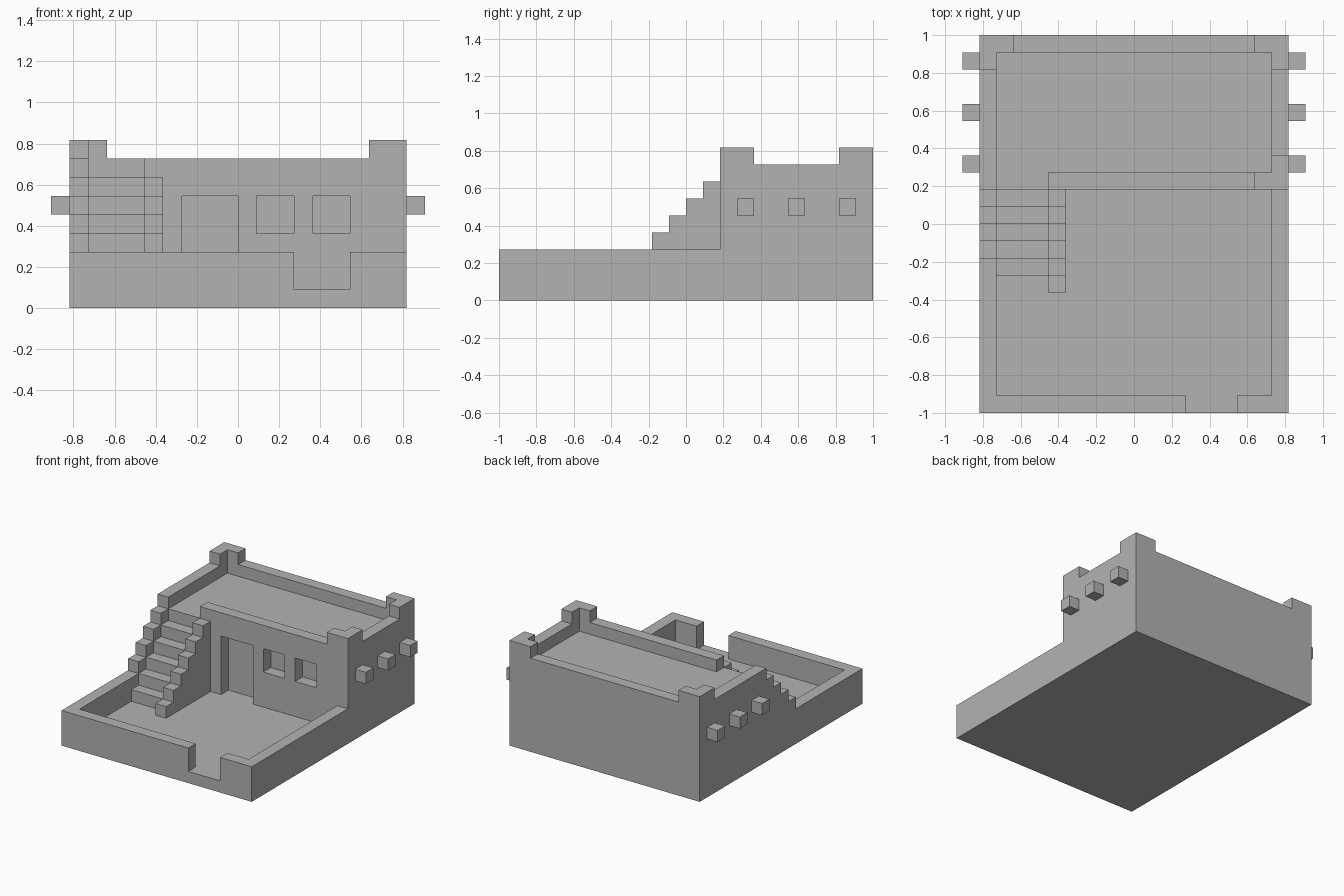
import bpy
import bmesh
from mathutils import Vector

cube = bpy.data.objects.get("Cube")
if cube:
    bpy.data.objects.remove(cube, do_unlink=True)

U = 1 / 11  # one building block

clay = bpy.data.materials.new("clay_grey")
clay.use_nodes = True
clay.diffuse_color = (0.45, 0.45, 0.45, 1)
clay.node_tree.nodes["Principled BSDF"].inputs["Base Color"].default_value = (0.45, 0.45, 0.45, 1)


def prism(name, outline, axis, start, end):
    """Extrude a 2D outline along an axis, measured in blocks."""
    def place(p, t):
        a, b = p
        return Vector({"x": (t, a, b), "y": (a, t, b), "z": (a, b, t)}[axis]) * U
    bm = bmesh.new()
    face = bm.faces.new([bm.verts.new(place(p, start)) for p in outline])
    grown = bmesh.ops.extrude_face_region(bm, geom=[face])
    shift = place((0, 0), end - start)
    bmesh.ops.translate(bm, vec=shift, verts=[v for v in grown["geom"] if isinstance(v, bmesh.types.BMVert)])
    bmesh.ops.recalc_face_normals(bm, faces=bm.faces)
    mesh = bpy.data.meshes.new(name)
    bm.to_mesh(mesh)
    bm.free()
    mesh.materials.append(clay)
    obj = bpy.data.objects.new(name, mesh)
    bpy.context.collection.objects.link(obj)
    return obj


def box(name, x, y, z):
    return prism(name, [(x[0], y[0]), (x[1], y[0]), (x[1], y[1]), (x[0], y[1])], "z", *z)


def steps(y, z, base, count):
    """Side outline of a flight rising one block per block up to the house."""
    pts = [(y, base)]
    for i in range(count):
        pts += [(y + i, z + i), (y + i + 1, z + i)]
    return pts + [(y + count, base)]


def cut(target, x, z):
    """Cut an opening through the house front."""
    cutter = box("opening_cutter", x, (1.5, 3.5), z)
    cutter.hide_render = True
    mod = target.modifiers.new("opening", "BOOLEAN")
    mod.operation = "DIFFERENCE"
    mod.solver = "EXACT"
    mod.object = cutter
    bpy.context.view_layer.objects.active = target
    bpy.ops.object.modifier_apply(modifier=mod.name)
    bpy.data.objects.remove(cutter, do_unlink=True)


# House body and front with door and window recesses
box("house_body", (-9, 9), (3, 11), (0, 7))
front = box("house_front", (-9, 9), (2, 3), (0, 7))
cut(front, (-3, 0), (1, 6))
for x in (1, 4):
    cut(front, (x, x + 2), (4, 6))

# Roof parapets, open at the head of the stairs
box("front_parapet", (-5, 9), (2, 3), (7, 8))
box("back_parapet", (-9, 9), (10, 11), (7, 8))
box("left_parapet", (8, 9), (3, 10), (7, 8))
box("right_parapet", (-9, -8), (2, 10), (7, 8))

# Raised L-shaped corners
for name, x, y, sx, sy in (("back_left", 9, 11, -1, -1), ("back_right", -9, 11, 1, -1),
                           ("front_left", 9, 2, -1, 1)):
    ell = [(0, 0), (2, 0), (2, 1), (1, 1), (1, 2), (0, 2)]
    prism(name + "_corner", [(x + sx * a, y + sy * b) for a, b in ell], "z", 8, 9)

# Roof beam ends on both sides
for y in (3, 6, 9):
    for side, x in (("left", 9), ("right", -10)):
        box(side + "_beam_end", (x, x + 1), (y, y + 1), (5, 6))

# Courtyard floor and walls with a gate gap
box("yard_floor", (-9, 9), (-11, 2), (0, 1))
box("left_yard_wall", (8, 9), (-11, 2), (1, 3))
box("right_yard_wall", (-9, -8), (-11, 2), (1, 3))
box("gate_wall_right", (-8, 3), (-11, -10), (1, 3))
box("gate_wall_left", (6, 8), (-11, -10), (1, 3))

# Staircase between two stepped side walls
prism("stair_treads", steps(-3, 2, 1, 5), "x", -8, -5)
prism("inner_stair_wall", steps(-4, 2, 1, 6), "x", -5, -4)
prism("outer_stair_wall", steps(-2, 4, 3, 4), "x", -9, -8)
